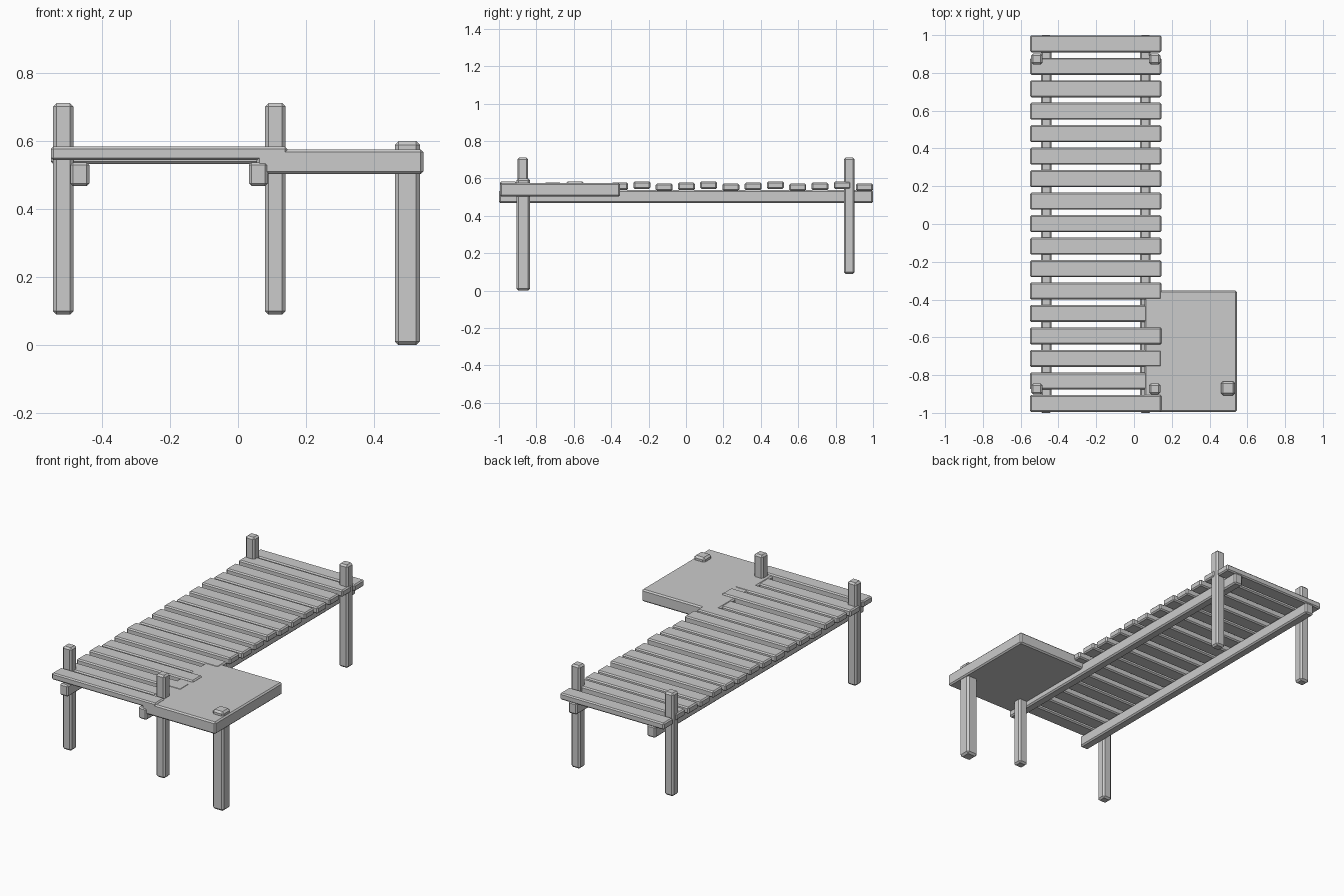
import bpy

if "Cube" in bpy.data.objects:
    bpy.data.objects.remove(bpy.data.objects["Cube"])


def box(name, x, y, z, bevel):
    """Chamfered box spanning the given (min, max) ranges."""
    spans = (x, y, z)
    bpy.ops.mesh.primitive_cube_add(size=1, location=[(a + b) / 2 for a, b in spans])
    ob = bpy.context.object
    ob.name = name
    ob.scale = [b - a for a, b in spans]
    bpy.ops.object.transform_apply(location=False, rotation=False, scale=True)
    mod = ob.modifiers.new("chamfer", 'BEVEL')
    mod.width = bevel
    mod.segments = 1
    return ob


def around(c, half):
    return (c - half, c + half)


# Deck planks, laid at three slightly different heights
for k in range(17):
    top = (0.584, 0.573, 0.578)[k % 3]
    box(f"deck_plank_{k + 1}", (-0.55, 0.145), around(-0.95 + 0.119 * k, 0.045),
        (top - 0.04, top), 0.007)

# Long support beams under the planks
for side, cx in (("left", -0.465), ("right", 0.06)):
    box(f"{side}_beam", around(cx, 0.028), (-1.0, 1.0), (0.468, 0.538), 0.008)

# Four posts of the main walkway
for side, cx in (("left", -0.514), ("right", 0.11)):
    for end, cy in (("front", -0.873), ("back", 0.873)):
        box(f"{end}_{side}_post", around(cx, 0.03), around(cy, 0.029), (0.09, 0.712), 0.01)

# Side platform and its single thicker post
box("side_platform", (0.055, 0.545), (-0.995, -0.353), (0.503, 0.576), 0.008)
box("platform_post", around(0.498, 0.037), around(-0.87, 0.037), (0.0, 0.6), 0.011)
